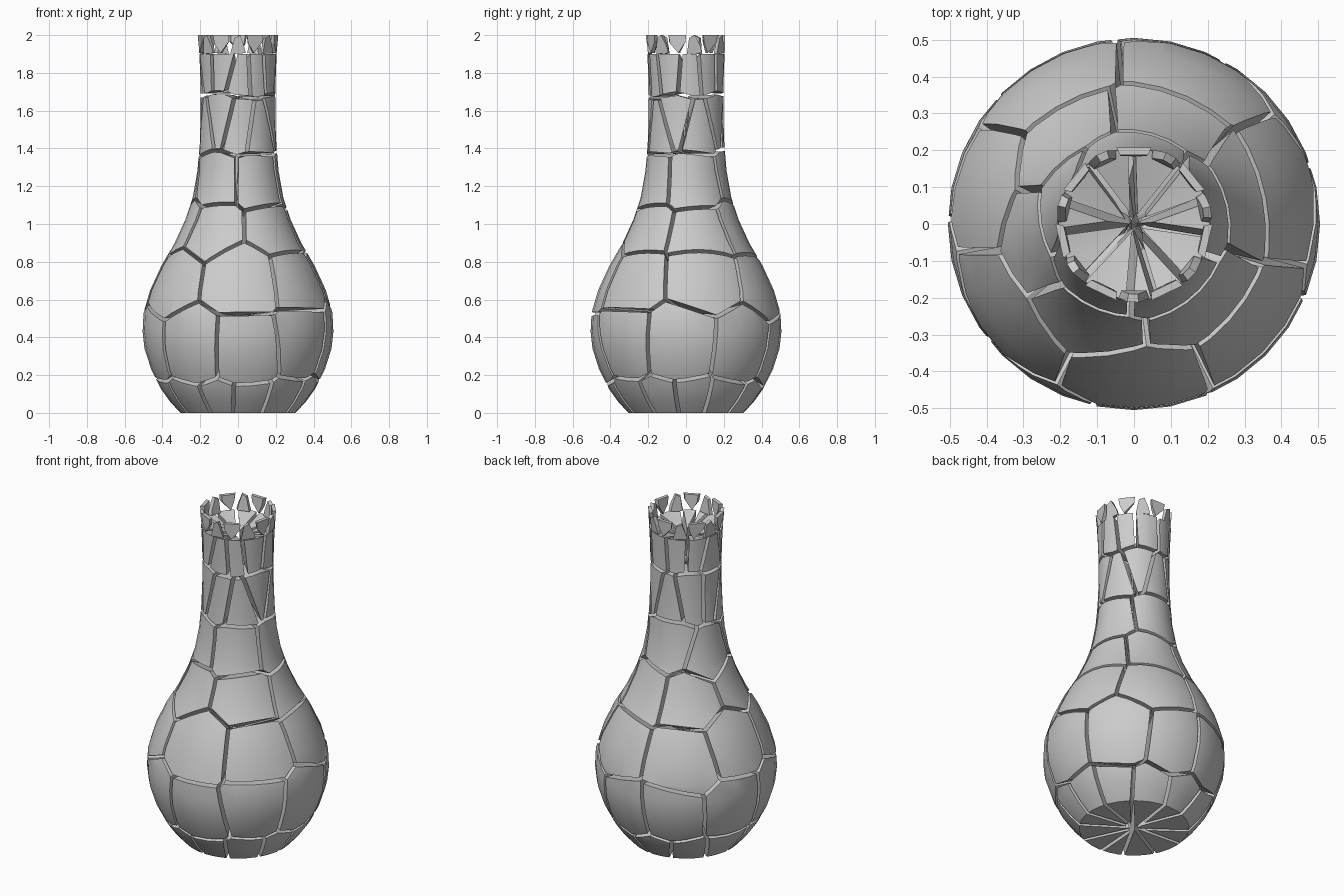
import bpy, bmesh, math, random
from mathutils import Vector

if "Cube" in bpy.data.objects:
    bpy.data.objects.remove(bpy.data.objects["Cube"])

random.seed(7)
SIDES, GAP = 32, 0.010

# Outer profile of the bottle vase (radius, height), closed by a sunken top
PROFILE = [(0.0, 0.0), (0.305, 0.0), (0.36, 0.06), (0.41, 0.13), (0.46, 0.23),
           (0.495, 0.34), (0.505, 0.43), (0.50, 0.53), (0.465, 0.65),
           (0.405, 0.78), (0.335, 0.90), (0.28, 1.02), (0.24, 1.14),
           (0.215, 1.28), (0.203, 1.42), (0.198, 1.56), (0.198, 1.72),
           (0.201, 1.82), (0.205, 1.90), (0.0, 1.84)]


def polar(r, a, z):
    return Vector((r * math.sin(a), -r * math.cos(a), z))


def make_lathe():
    bm = bmesh.new()
    rings = []
    for r, z in PROFILE:
        n = 1 if r == 0 else SIDES
        rings.append([bm.verts.new(polar(r, math.tau * i / SIDES, z)) for i in range(n)])
    for lo, hi in zip(rings, rings[1:]):
        for i in range(SIDES):
            j = (i + 1) % SIDES
            quad = [lo[i % len(lo)], lo[j % len(lo)], hi[j % len(hi)], hi[i % len(hi)]]
            bm.faces.new(list(dict.fromkeys(quad)))
    bmesh.ops.recalc_face_normals(bm, faces=bm.faces[:])
    return bm


def add_object(bm, name):
    mesh = bpy.data.meshes.new(name)
    bm.to_mesh(mesh)
    bm.free()
    ob = bpy.data.objects.new(name, mesh)
    bpy.context.collection.objects.link(ob)
    bpy.ops.object.select_all(action='DESELECT')
    ob.select_set(True)
    bpy.context.view_layer.objects.active = ob
    bpy.ops.object.shade_smooth_by_angle(angle=math.radians(28))
    return ob


# Crack centres: (height, radius, count, first angle, angle jitter, height jitter)
LEVELS = [(0.07, 0.28, 12, 10, 7, 0.02),
          (0.35, 0.42, 9, 9, 6, 0.04),
          (0.70, 0.40, 7, 0, 7, 0.05),
          (0.95, 0.26, 6, -22, 9, 0.05),
          (1.20, 0.18, 5, 35, 9, 0.05),
          (1.54, 0.16, 10, 8, 7, 0.025),
          (1.82, 0.16, 11, 0, 8, 0.02)]
seeds = []
for z, r, n, first, ja, jz in LEVELS:
    for i in range(n):
        a = math.radians(first + 360 * i / n + random.uniform(-ja, ja))
        seeds.append(polar(r, a, z + random.uniform(-jz, jz)))

# Body shards: cut the solid down to the cell around each centre
body = make_lathe()
count = 0
for s in seeds:
    bm = body.copy()
    for o in sorted((p for p in seeds if p is not s), key=lambda p: (p - s).length):
        if not bm.verts:
            break
        d = o - s
        if d.length / 2 - GAP > max((v.co - s).length for v in bm.verts):
            break
        n = d.normalized()
        cut = bmesh.ops.bisect_plane(
            bm, geom=bm.verts[:] + bm.edges[:] + bm.faces[:], dist=1e-5,
            plane_co=(s + o) / 2 - n * GAP, plane_no=n, clear_outer=True)
        edges = [e for e in bm.edges if e.is_boundary]
        if edges:
            bmesh.ops.holes_fill(bm, edges=edges, sides=0)
    if bm.faces:
        bmesh.ops.recalc_face_normals(bm, faces=bm.faces[:])
        count += 1
        add_object(bm, f"body_shard_{count:02d}")
    else:
        bm.free()
body.free()


# Rim shards: thin curved splinters standing around the mouth
def rim_shard(name, a0, outline):
    bm = bmesh.new()
    outer, inner = [], []
    for da, z in outline:
        r = 0.205 + 0.08 * (z - 1.9)
        outer.append(bm.verts.new(polar(r, a0 + da, z)))
        inner.append(bm.verts.new(polar(r - 0.022, a0 + da * 0.9, z)))
    bm.faces.new(outer)
    bm.faces.new(inner[::-1])
    k = len(outline)
    for i in range(k):
        j = (i + 1) % k
        bm.faces.new((outer[j], outer[i], inner[i], inner[j]))
    bmesh.ops.recalc_face_normals(bm, faces=bm.faces[:])
    add_object(bm, name)


N = 14
for i in range(N):
    w = math.pi / N
    t = random.uniform(-0.4, 0.4) * w
    if i % 2:    # wide at the lip, pointed below
        pts = [(t, 1.905), (0.95 * w, 1.965), (1.0 * w, 2.0), (-1.0 * w, 2.0), (-0.85 * w, 1.955)]
    else:        # wide at the base, narrow at the lip
        pts = [(-0.9 * w, 1.9), (0.9 * w, 1.905), (0.7 * w, 1.94), (t + 0.35 * w, 2.0), (t - 0.3 * w, 1.985)]
    rim_shard(f"rim_shard_{i + 1:02d}", math.tau * i / N, pts)
